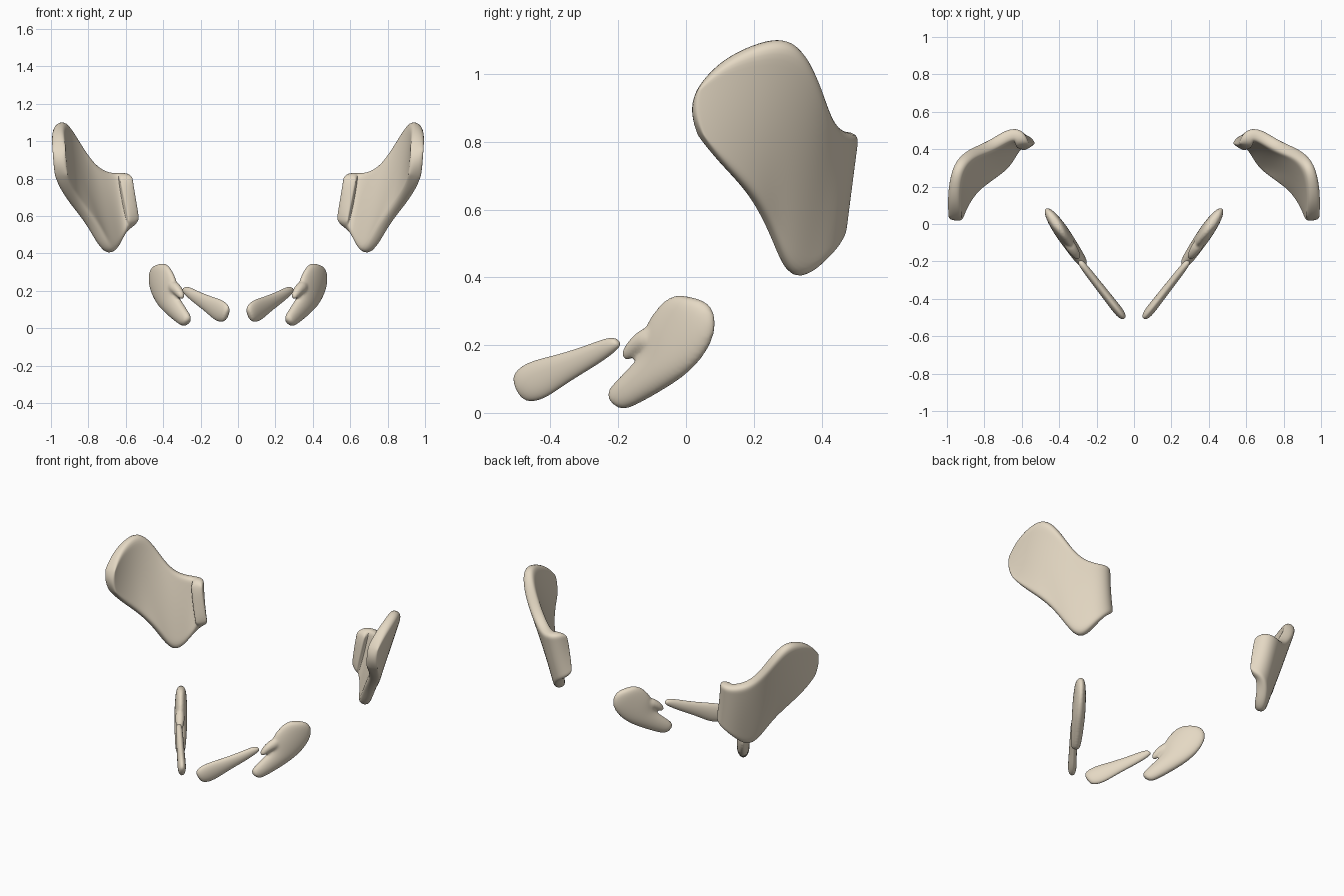
import bpy, math
from mathutils import Vector

if "Cube" in bpy.data.objects:
    bpy.data.objects.remove(bpy.data.objects["Cube"])


def make_object(name, verts, faces, mats=None):
    me = bpy.data.meshes.new(name)
    me.from_pydata(verts, [], faces)
    me.polygons.foreach_set("use_smooth", [True] * len(me.polygons))
    ob = bpy.data.objects.new(name, me)
    bpy.context.collection.objects.link(ob)
    me.materials.append(bone)
    return ob


def subsurf(ob, levels):
    m = ob.modifiers.new("smooth", 'SUBSURF')
    m.levels = m.render_levels = levels


def mirror(ob):
    m = ob.modifiers.new("mirror", 'MIRROR')
    m.use_mirror_merge = False


def loft(sections, x0, slope, verts, faces, n=12):
    """Oval sections given by two edge points (y, z, y, z) and a half thickness,
    lying in the upright plane x = x0 + slope * y."""
    normal = Vector((1, -slope, 0)).normalized()
    start = len(verts)
    for ya, za, yb, zb, t in sections:
        a = Vector((x0 + slope * ya, ya, za))
        b = Vector((x0 + slope * yb, yb, zb))
        c, u = (a + b) / 2, (a - b) / 2
        for i in range(n):
            w = 2 * math.pi * i / n
            verts.append(c + u * math.cos(w) * 1.03 + normal * t * math.sin(w))
    for k in range(len(sections) - 1):
        r = start + k * n
        for i in range(n):
            j = (i + 1) % n
            faces.append((r + i, r + j, r + n + j, r + n + i))
    last = start + (len(sections) - 1) * n
    faces.append(tuple(range(start + n - 1, start - 1, -1)))
    faces.append(tuple(range(last, last + n)))


bone = bpy.data.materials.new("bone")
bone.diffuse_color = (0.78, 0.69, 0.55, 1)
bone.use_nodes = True
bone.node_tree.nodes["Principled BSDF"].inputs["Base Color"].default_value = bone.diffuse_color

# Ilium: curved blade, strips (top, middle, bottom) from the front edge to the medial flange
strips = [
    [(.955, .025, .955), (.955, .012, .89), (.95, .035, .82)],
    [(.965, .10, 1.04), (.945, .10, .89), (.92, .10, .735)],
    [(.965, .20, 1.09), (.92, .20, .87), (.855, .195, .64)],
    [(.945, .315, 1.12), (.865, .28, .80), (.765, .25, .53)],
    [(.88, .385, 1.01), (.79, .335, .72), (.705, .295, .405)],
    [(.77, .415, .85), (.715, .385, .64), (.665, .345, .395)],
    [(.665, .485, .825), (.655, .455, .66), (.63, .42, .47)],
    [(.61, .475, .835), (.60, .465, .69), (.575, .45, .54)],
    [(.60, .41, .825), (.575, .405, .69), (.545, .405, .555)],
]
verts = [p for s in strips for p in s]
faces = [(3 * i + j, 3 * i + j + 1, 3 * i + j + 4, 3 * i + j + 3)
         for i in range(len(strips) - 1) for j in range(2)]
ilium = make_object("ilium", verts, faces)
subsurf(ilium, 2)
thick = ilium.modifiers.new("thickness", 'SOLIDIFY')
thick.thickness = .07
thick.offset = 0
subsurf(ilium, 2)
mirror(ilium)

# Ischium: broad plate tapering to a lower prong, with a short upper spur
verts, faces = [], []
loft([(-.225, .042, -.208, .02, .015),
      (-.232, .065, -.182, .006, .028),
      (-.20, .10, -.13, .032, .034),
      (-.155, .145, -.06, .072, .038),
      (-.125, .185, .005, .115, .040),
      (-.125, .25, .06, .175, .040),
      (-.09, .305, .09, .245, .036),
      (-.055, .34, .082, .305, .030),
      (-.02, .35, .05, .335, .016)], .415, .68, verts, faces)
loft([(-.188, .172, -.183, .156, .010),
      (-.182, .192, -.165, .154, .020),
      (-.155, .23, -.13, .185, .030),
      (-.10, .27, -.07, .19, .032)], .42, .68, verts, faces)
ischium = make_object("ischium", verts, faces)
subsurf(ischium, 2)
remesh = ischium.modifiers.new("merge", 'REMESH')
remesh.mode = 'VOXEL'
remesh.voxel_size = .008
remesh.use_smooth_shade = True
relax = ischium.modifiers.new("relax", 'SMOOTH')
relax.iterations = 5
mirror(ischium)

# Pubis: slender ramus widening towards the middle
verts, faces = [], []
loft([(-.203, .218, -.195, .203, .010),
      (-.225, .226, -.202, .186, .020),
      (-.30, .196, -.26, .143, .022),
      (-.39, .169, -.35, .090, .024),
      (-.455, .155, -.41, .045, .026),
      (-.498, .130, -.455, .030, .026),
      (-.512, .100, -.485, .040, .016)], .446, .78, verts, faces)
pubis = make_object("pubis", verts, faces)
subsurf(pubis, 2)
mirror(pubis)
